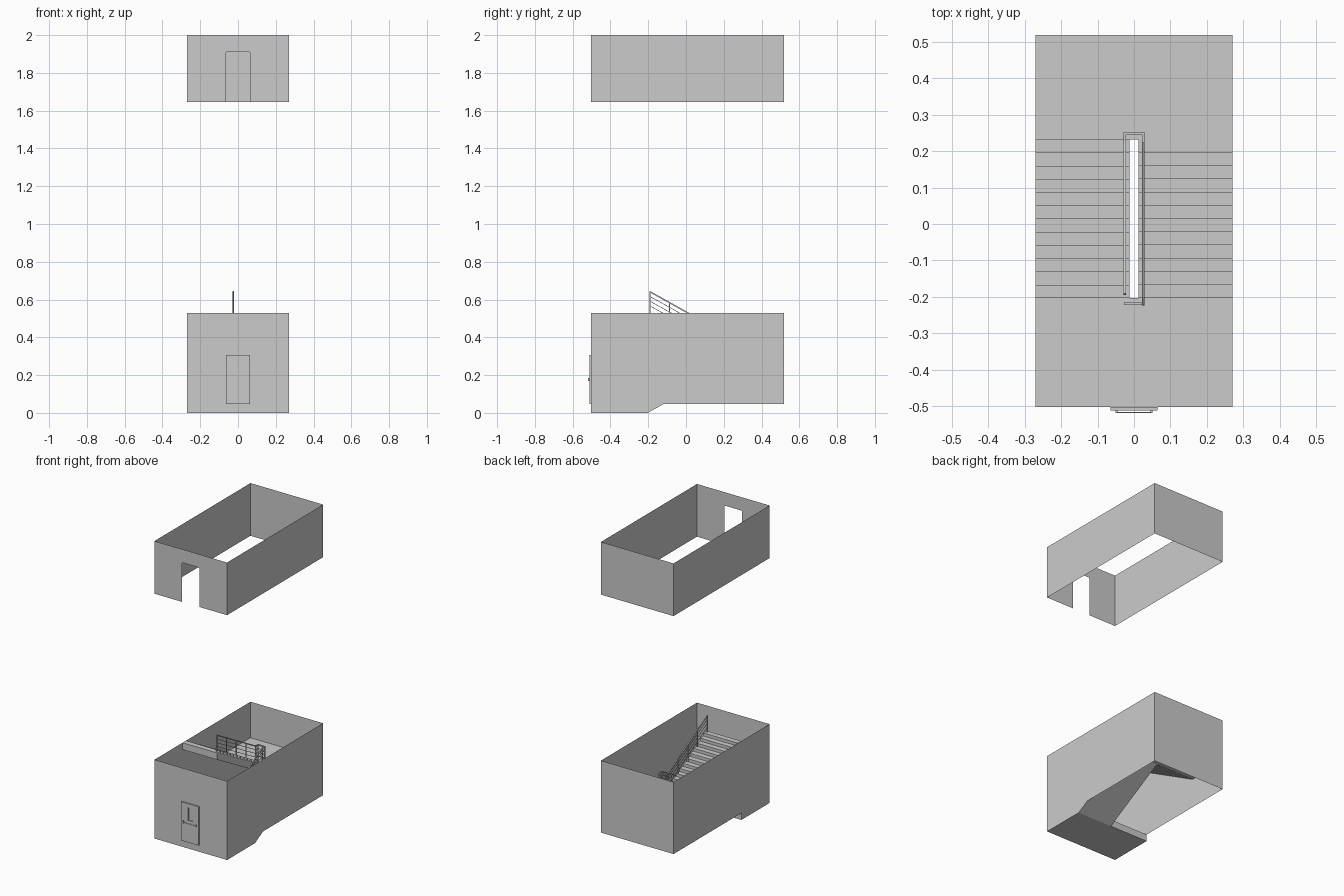
import bpy, bmesh
from mathutils import Vector

if "Cube" in bpy.data.objects:
    bpy.data.objects.remove(bpy.data.objects["Cube"])

W, Y0, Y1 = 0.27, -0.502, 0.518        # half width, front and back of the shaft
GAP = 0.013                            # half width of the open well
S0, S1, N = -0.203, 0.232, 12          # stair run and step count
FLOOR, MID, TOP = 0.046, 0.288, 0.53   # finished levels
RISE, GOING = (MID - FLOOR) / N, (S1 - S0) / N


def finish(name, bm, fix=True):
    if fix:
        bmesh.ops.recalc_face_normals(bm, faces=bm.faces)
    me = bpy.data.meshes.new(name)
    bm.to_mesh(me)
    bm.free()
    ob = bpy.data.objects.new(name, me)
    bpy.context.collection.objects.link(ob)
    return ob


def add_box(bm, x0, x1, y0, y1, z0, z1):
    vs = bmesh.ops.create_cube(bm, size=1)["verts"]
    for v in vs:
        v.co = Vector((x1 if v.co.x > 0 else x0, y1 if v.co.y > 0 else y0, z1 if v.co.z > 0 else z0))


def box(name, *dims):
    bm = bmesh.new()
    add_box(bm, *dims)
    return finish(name, bm)


def add_bar(bm, p, q, w):
    p, q = Vector(p), Vector(q)
    d = q - p
    m = d.to_track_quat('Z', 'Y').to_matrix().to_4x4()
    m.translation = (p + q) / 2
    vs = bmesh.ops.create_cube(bm, size=1)["verts"]
    for v in vs:
        v.co = m @ Vector((v.co.x * w, v.co.y * w, v.co.z * (d.length + w * 0.8)))


def sheet(name, outlines):
    bm = bmesh.new()
    for pts in outlines:
        bm.faces.new([bm.verts.new(p) for p in pts])
    return finish(name, bm, False)


def prism(name, profile, x0, x1):
    # closed y-z profile extruded along x
    bm = bmesh.new()
    f = bm.faces.new([bm.verts.new((x0, y, z)) for y, z in profile])
    ext = bmesh.ops.extrude_face_region(bm, geom=[f])["geom"]
    bmesh.ops.translate(bm, vec=(x1 - x0, 0, 0), verts=[g for g in ext if isinstance(g, bmesh.types.BMVert)])
    return finish(name, bm)


def shaft_sides(z0, z1):
    # right, back and left wall sheets
    pts = [(W, Y0), (W, Y1), (-W, Y1), (-W, Y0)]
    return [[(*a, z0), (*b, z0), (*b, z1), (*a, z1)] for a, b in zip(pts, pts[1:])]


# Lower shaft walls
sheet("lower_walls", shaft_sides(FLOOR, TOP) +
      [[(-W, Y0, FLOOR), (W, Y0, FLOOR), (W, Y0, TOP), (-W, Y0, TOP)]])

# Upper shaft walls with the doorway outline in the front
UB, UT, DW, DT = 1.646, 2.0, 0.066, 1.91
sheet("upper_walls", shaft_sides(UB, UT) + [[(x, Y0, z) for x, z in (
    (-W, UB), (-DW, UB), (-DW, DT - .006), (-DW + .006, DT), (DW - .006, DT), (DW, DT - .006),
    (DW, UB), (W, UB), (W, UT), (-W, UT))]])

# Floor and half landing slabs
box("floor_slab", -W, W, Y0, S0, 0, FLOOR)
box("half_landing", -W, W, S1, Y1, MID - FLOOR, MID)


# Stair flights with a sloped underside
def flight(name, start, direction, base, x0, x1):
    prof = []
    for i in range(N):
        y = start + direction * i * GOING
        prof += [(y, base + i * RISE), (y, base + (i + 1) * RISE)]
    end = start + direction * N * GOING
    prof += [(end, base + N * RISE), (end, base + N * RISE - FLOOR), (start, base - FLOOR)]
    prism(name, prof, x0, x1)


flight("lower_flight", S0, 1, FLOOR, GAP, W)
flight("upper_flight", S1, -1, MID, -W, -GAP)

# Railing around the well: handrail, thin rails, posts
R = 0.025
path = [Vector(p) for p in ((-R, -.219, FLOOR), (R, -.219, FLOOR), (R, -.2, .062), (R, .222, .298),
                            (R, .249, .298), (-R, .249, .298), (-R, .225, .298), (-R, -.19, TOP))]
bm = bmesh.new()
for h, w in ((.111, .007), (.086, .003), (.061, .003), (.036, .003)):
    up = Vector((0, 0, h))
    for a, b in zip(path, path[1:]):
        add_bar(bm, a + up, b + up, w)
finish("hand_rails", bm)

bm = bmesh.new()
slopes = [(path[2], path[3]), (path[6], path[7])]
feet = [path[0], path[1], path[4], path[5]]
for a, b in slopes:
    feet += [a.lerp(b, i / 4) for i in range(5)]
for p in feet:
    add_bar(bm, p - Vector((0, 0, .012)), p + Vector((0, 0, .11)), .005)
finish("rail_posts", bm)

# Entrance door: leaf with a recessed window, built from pieces round the opening
DB, DH = FLOOR, .306
bm = bmesh.new()
yf, yb = Y0 - .01, Y0
wx0, wx1, wz0, wz1 = -.012, .022, .195, .28
add_box(bm, -.064, wx0, yf, yb, DB, DH)
add_box(bm, wx1, .064, yf, yb, DB, DH)
add_box(bm, wx0, wx1, yf, yb, DB, wz0)
add_box(bm, wx0, wx1, yf, yb, wz1, DH)
finish("door_leaf", bm)
box("door_window", wx0, wx1, Y0 - .004, Y0 - .001, wz0, wz1)

# Push bar with end brackets
bm = bmesh.new()
add_box(bm, -.05, .05, Y0 - .016, Y0 - .013, .171, .175)
for x in (-.048, .048):
    add_box(bm, x - .003, x + .003, Y0 - .016, yf, .168, .184)
finish("door_push_bar", bm)
